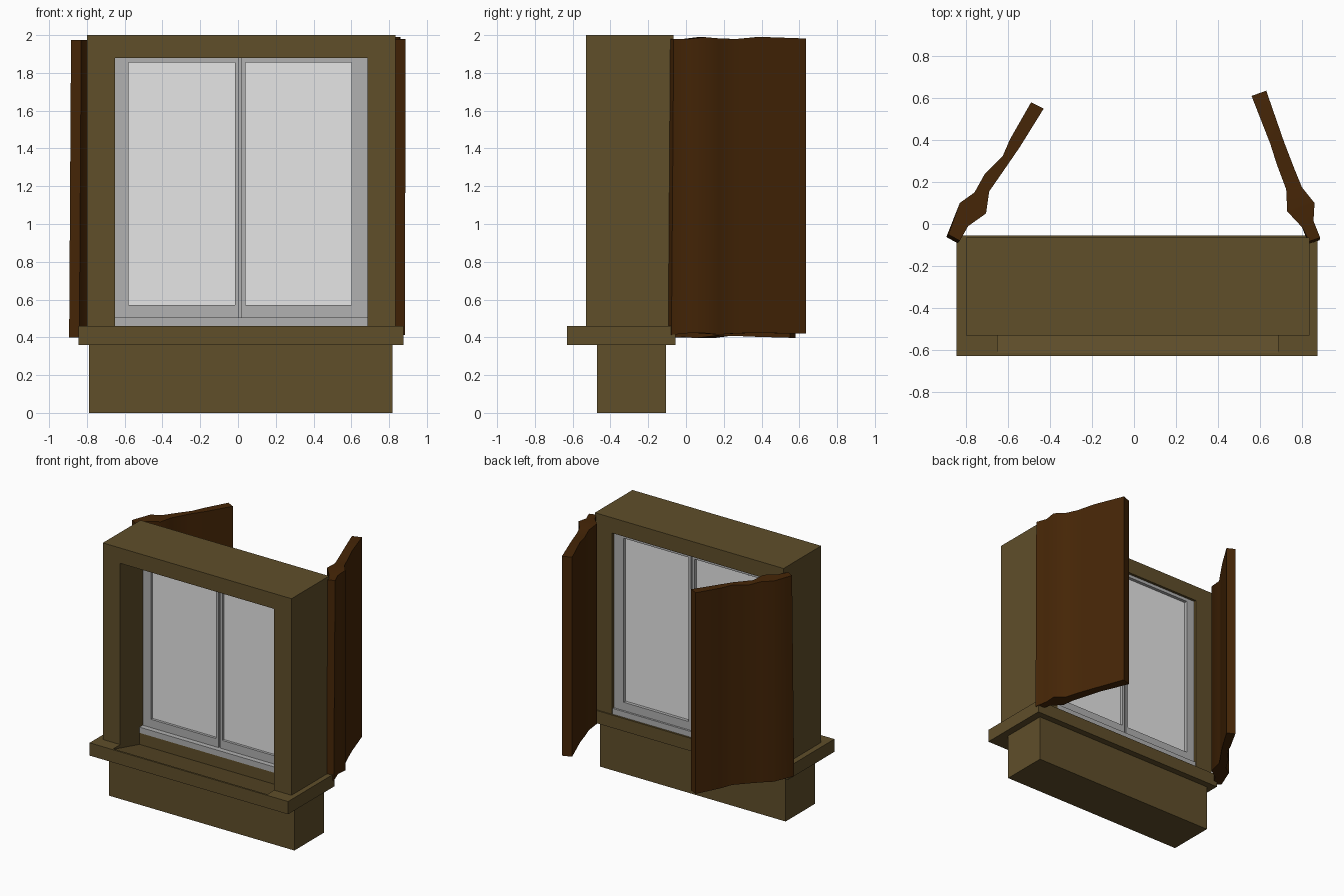
import bpy, bmesh, math, random

random.seed(4)
cube = bpy.data.objects.get("Cube")
if cube:
    bpy.data.objects.remove(cube, do_unlink=True)


def material(name, rgb):
    m = bpy.data.materials.new(name)
    m.use_nodes = True
    m.diffuse_color = (*rgb, 1)
    m.node_tree.nodes["Principled BSDF"].inputs["Base Color"].default_value = (*rgb, 1)
    return m


olive = material("olive_wood", (0.115, 0.077, 0.023))
brown = material("dark_brown_wood", (0.061, 0.019, 0.002))
grey = material("grey_paint", (0.44, 0.44, 0.44))
pale = material("pale_glass", (0.79, 0.79, 0.79))


def finish(name, bm, mat):
    bmesh.ops.recalc_face_normals(bm, faces=bm.faces)
    mesh = bpy.data.meshes.new(name)
    bm.to_mesh(mesh)
    bm.free()
    mesh.materials.append(mat)
    ob = bpy.data.objects.new(name, mesh)
    bpy.context.collection.objects.link(ob)
    return ob


def block(xs, ys, zs):
    bm = bmesh.new()
    bmesh.ops.create_cube(bm, size=1)
    for v in bm.verts:
        v.co = [r[0] if c < 0 else r[1] for c, r in zip(v.co, (xs, ys, zs))]
    return bm


def box(name, mat, xs, ys, zs):
    return finish(name, block(xs, ys, zs), mat)


def ring(name, mat, outer, inner, ys):
    """Rectangular frame in the xz plane; rectangles are (x0, x1, z0, z1)."""
    bm = bmesh.new()
    loops = []
    for x0, x1, z0, z1 in (outer, inner):
        for y in ys:
            loops.append([bm.verts.new((x, y, z)) for x, z in
                          ((x0, z0), (x1, z0), (x1, z1), (x0, z1))])
    of, ob, nf, nb = loops
    for a, b in ((of, nf), (nf, nb), (nb, ob), (ob, of)):
        for i in range(4):
            j = (i + 1) % 4
            bm.faces.new((a[i], a[j], b[j], b[i]))
    return finish(name, bm, mat)


def sill(name, xs, ys, zs, hole_xs, hole_ys, floor_zs):
    """Slab whose top has a trough sloping down from front to back."""
    bm = block(xs, ys, zs)
    top = max(bm.faces, key=lambda f: f.calc_center_median().z)
    middle = top.calc_center_median()
    bmesh.ops.inset_individual(bm, faces=[top], thickness=0.05)
    for v in top.verts:
        v.co.x = hole_xs[v.co.x > middle.x]
        v.co.y = hole_ys[v.co.y > middle.y]
    sunk = bmesh.ops.extrude_discrete_faces(bm, faces=[top])["faces"][0]
    for v in sunk.verts:
        v.co.z = floor_zs[v.co.y > sum(hole_ys) / 2]
    return finish(name, bm, olive)


# Wall base, sill and the deep surround
box("base", olive, (-0.79, 0.818), (-0.47, -0.105), (0, 0.36))
sill("sill", (-0.845, 0.875), (-0.63, -0.055), (0.36, 0.46),
     (-0.65, 0.685), (-0.615, -0.29), (0.455, 0.37))
for side, xs in (("right", (-0.80, -0.65)), ("left", (0.685, 0.835))):
    box(side + "_jamb", olive, xs, (-0.53, -0.065), (0.46, 1.88))
box("lintel", olive, (-0.80, 0.835), (-0.53, -0.065), (1.88, 2.0))

# Window: bottom rail, two sashes, their panes and the strip between them
box("bottom_rail", grey, (-0.65, 0.685), (-0.29, -0.07), (0.46, 0.505))
box("meeting_strip", grey, (0.005, 0.018), (-0.235, -0.095), (0.505, 1.88))
for side, x0, x1, g0, g1 in (("right", -0.65, 0.005, -0.58, -0.015),
                             ("left", 0.018, 0.685, 0.04, 0.60)):
    ring(side + "_sash", grey, (x0, x1, 0.505, 1.88), (g0, g1, 0.57, 1.855),
         (-0.25, -0.085))
    box(side + "_pane", pale, (g0, g1), (-0.23, -0.11), (0.57, 1.855))


# Warped shutters: outer and inner plan curves paired station by station
def shutter(name, outer, inner, z0, z1, lean):
    bm = bmesh.new()
    rows = []
    for k, (a, b) in enumerate(zip(outer, inner)):
        lo, hi = z0 + random.uniform(0, 0.015), z1 - random.uniform(0, 0.015)
        rows.append([bm.verts.new((*p, z)) for p, z in
                     ((a, lo), (b, lo), (b, hi), (a, hi))])
        if k == 0:  # the hinge edge leans outward at its foot
            for v in rows[0][:2]:
                v.co.x += lean
                v.co.y -= 0.012
    for r, s in zip(rows, rows[1:]):
        for i in range(4):
            j = (i + 1) % 4
            bm.faces.new((r[i], r[j], s[j], s[i]))
    bm.faces.new(rows[0])
    bm.faces.new(rows[-1])
    ob = finish(name, bm, brown)
    ob.data.shade_smooth()
    ob.data.set_sharp_from_angle(angle=math.radians(62))


shutter("right_shutter",
        [(-.884, -.05), (-.83, .10), (-.76, .15), (-.71, .24), (-.625, .325), (-.59, .405), (-.49, .58)],
        [(-.83, -.08), (-.79, -.01), (-.705, .05), (-.69, .155), (-.60, .285), (-.545, .365), (-.43, .55)],
        0.395, 1.975, -0.01)
shutter("left_shutter",
        [(.887, -.065), (.855, .015), (.86, .10), (.80, .175), (.765, .26), (.715, .39), (.63, .635)],
        [(.835, -.083), (.80, -.015), (.73, .06), (.725, .165), (.68, .285), (.65, .38), (.56, .61)],
        0.41, 1.992, -0.003)
